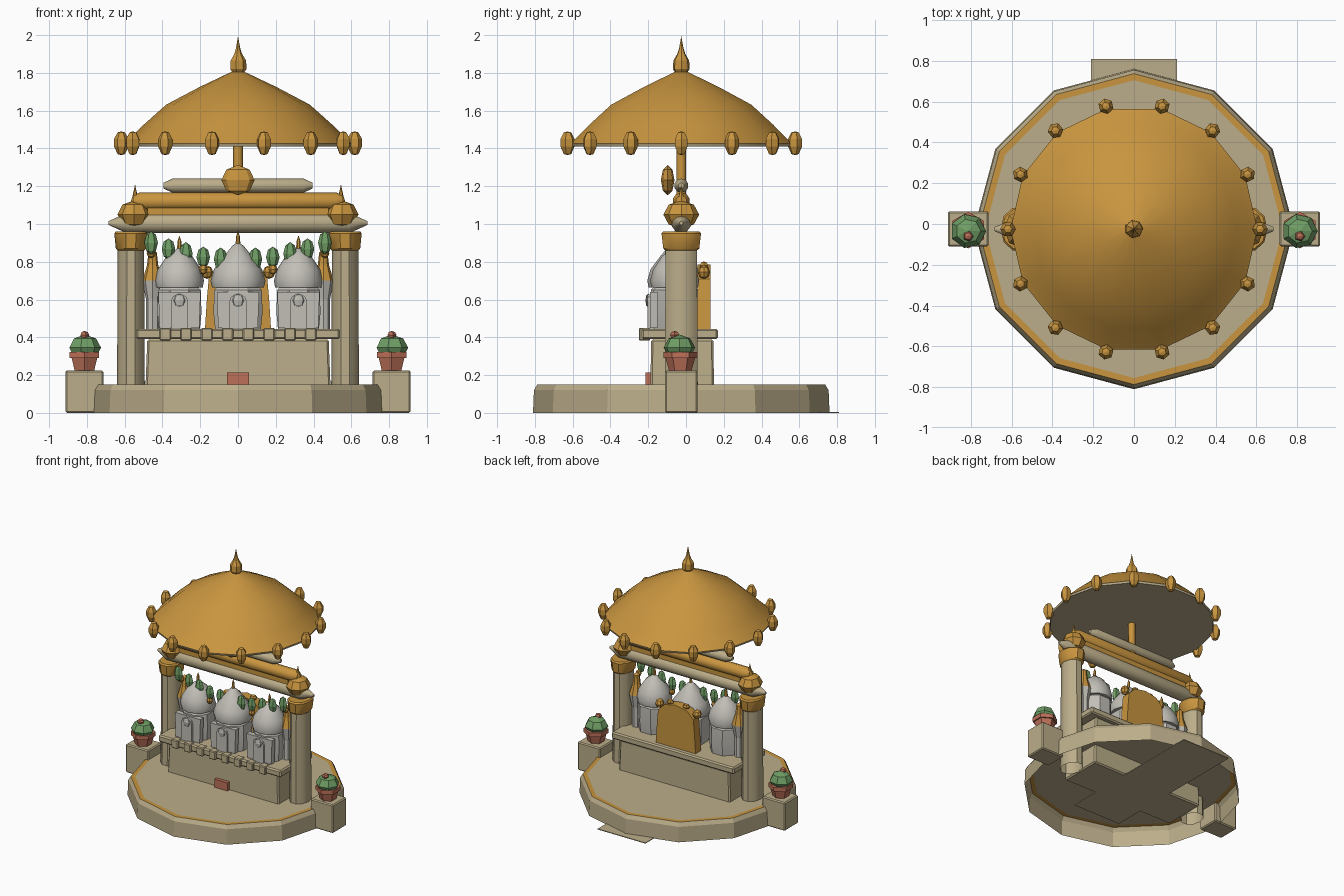
import bpy, bmesh, math
from mathutils import Matrix, Vector

if "Cube" in bpy.data.objects:
    bpy.data.objects.remove(bpy.data.objects["Cube"])

def mat(name, r, g, b):
    m = bpy.data.materials.new(name)
    m.diffuse_color = (r, g, b, 1)
    m.use_nodes = True
    m.node_tree.nodes["Principled BSDF"].inputs["Base Color"].default_value = m.diffuse_color
    return m

STONE = mat("sandstone", .50, .42, .255)
GOLD = mat("gold", .58, .30, .05)
GREY = mat("pale_grey", .54, .52, .475)
GREEN = mat("leaf_green", .16, .34, .13)
CLAY = mat("terracotta", .51, .165, .10)
CY = -.025  # depth of the main axis

def finish(name, me, mats, smooth=0):
    ob = bpy.data.objects.new(name, me)
    bpy.context.collection.objects.link(ob)
    for m in mats:
        me.materials.append(m)
    if smooth:
        bpy.ops.object.select_all(action='DESELECT')
        ob.select_set(True)
        bpy.context.view_layer.objects.active = ob
        bpy.ops.object.shade_smooth_by_angle(angle=math.radians(smooth))
    return ob

def lathe(name, prof, loc, mats, n=8, scale=(1, 1, 1), phase=0, smooth=0, along_x=False, seg=None):
    """Turn a (radius, height) profile; seg gives a material index per profile segment."""
    bm = bmesh.new()
    rings = []
    for r, z in prof:
        k = 1 if r == 0 else n
        rings.append([bm.verts.new((r * math.cos(phase + 2 * math.pi * i / n) * scale[0],
                                    r * math.sin(phase + 2 * math.pi * i / n) * scale[1],
                                    z * scale[2])) for i in range(k)])
    for s, (a, b) in enumerate(zip(rings, rings[1:])):
        for i in range(n):
            j = (i + 1) % n
            vs = [a[i % len(a)], a[j % len(a)], b[j % len(b)], b[i % len(b)]]
            vs = list(dict.fromkeys(vs))
            if len(vs) > 2:
                bm.faces.new(vs).material_index = seg[s] if seg else 0
    m = Matrix.Rotation(math.pi / 2, 4, 'Y') if along_x else Matrix()
    bm.transform(Matrix.Translation(loc) @ m)
    me = bpy.data.meshes.new(name)
    bm.to_mesh(me)
    bm.free()
    return finish(name, me, mats, smooth)

def box(name, lo, hi, m, taper=1, bevel=0):
    bm = bmesh.new()
    bmesh.ops.create_cube(bm, size=1)
    c, d = (Vector(lo) + Vector(hi)) / 2, Vector(hi) - Vector(lo)
    for v in bm.verts:
        t = taper if v.co.z > 0 else 1
        v.co = Vector((v.co.x * d.x * t, v.co.y * d.y * t, v.co.z * d.z)) + c
    if bevel:
        bmesh.ops.bevel(bm, geom=bm.edges[:], offset=bevel, segments=1, affect='EDGES')
    me = bpy.data.meshes.new(name)
    bm.to_mesh(me)
    bm.free()
    return finish(name, me, [m])

def extrude(name, pts, y0, y1, m, x=0):
    """Front outline (x, z) extruded in depth."""
    bm = bmesh.new()
    f = bm.faces.new([bm.verts.new((px + x, y0, pz)) for px, pz in pts])
    r = bmesh.ops.extrude_face_region(bm, geom=[f])
    for v in r["geom"]:
        if isinstance(v, bmesh.types.BMVert):
            v.co.y = y1
    bmesh.ops.recalc_face_normals(bm, faces=bm.faces[:])
    me = bpy.data.meshes.new(name)
    bm.to_mesh(me)
    bm.free()
    return finish(name, me, [m])

BALL = [(0, -1), (.7, -.7), (1, 0), (.7, .7), (0, 1)]

def ball(name, loc, sx, sy, sz, m, n=8):
    return lathe(name, BALL, loc, [m], n, (sx, sy, sz))

# Round platform, hollow below, with a gold inlay near the edge
lathe("platform", [(.785, 0), (.78, .12), (.762, .15), (.73, .15), (0, .15)],
      (0, CY, 0), [STONE, GOLD], 12, seg=[0, 0, 1, 0])
box("back_doorstep", (-.21, -.42, 0), (.21, .81, .006), STONE)

# Dais and shelf
box("dais", (-.495, -.19, 0), (.495, .15, .39), STONE, taper=.97, bevel=.01)
box("shelf", (-.54, -.235, .39), (.54, .17, .445), STONE, bevel=.01)
for i in range(8):
    x = -.385 + .11 * i
    box("shelf_block", (x - .03, -.25, .383), (x + .03, -.19, .45), STONE, bevel=.006)
box("offering_box", (-.058, -.215, .15), (.058, -.18, .215), CLAY)

# Three domed shrines with arched niches
for x, r, top in ((-.31, .13, .88), (0, .145, .905), (.32, .13, .88)):
    lathe("shrine_body", [(.9 * r, .44), (.97 * r, .53), (.94 * r, .65), (.8 * r, .67)],
          (x, -.06, 0), [GREY], 8, phase=math.pi / 8, smooth=25)
    lathe("shrine_dome", [(0, .66), (.95 * r, .665), (r, .70), (.88 * r, .76), (.52 * r, .83), (.2 * r, top - .02), (0, top)],
          (x, -.06, 0), [GREY], 12, smooth=40)
    lathe("dome_finial", [(.014, top - .03), (.01, top + .03), (0, top + .06)], (x, -.06, 0), [GOLD], 6)
    extrude("niche_panel", [(-.105, .45), (.105, .45), (.112, .64), (-.112, .64)], -.19, -.15, GREY, x)
    arch = [(.046 * math.cos(a * math.pi / 5), .59 + .04 * math.sin(a * math.pi / 5)) for a in range(6)]
    extrude("niche", [(-.046, .44), (.046, .44)] + arch, -.205, -.17, GREY, x)
    ball("niche_boss", (x, -.2, .595), .036, .015, .036, GREY)

# Gold back screen with corner balls
extrude("back_screen", [(-.175, .44), (.175, .44), (.165, .6), (.155, .71), (.1, .765), (0, .785),
                        (-.1, .765), (-.155, .71), (-.165, .6)], .06, .13, GOLD)
for s in (-1, 1):
    ball("screen_ball", (s * .165, .095, .745), .034, .034, .036, GOLD)
    ball("screen_crest", (s * .07, .095, .78), .028, .025, .022, GOLD, 6)

# Mirrored parts: columns, corner turrets, pots
for s in (-1, 1):
    lathe("column", [(.075, 0), (.073, .2), (.07, .86), (.08, .87), (.088, .95), (.08, .96), (0, .96)],
          (s * .567, CY, 0), [STONE, GOLD], 10, (1, 1.25, 1), smooth=40, seg=[0, 0, 1, 1, 1, 1])
    ball("column_ball", (s * .55, CY, 1.05), .088, .095, .075, GOLD)
    lathe("column_spike", [(.028, 1.1), (.013, 1.15), (0, 1.21)], (s * .545, CY, 0), [GOLD], 6)
    lathe("turret", [(.035, .44), (.035, .6), (.055, .70), (.05, .715), (.03, .78), (.022, .85), (0, .87)],
          (s * .452, CY, 0), [GREY, GOLD], 8, seg=[0, 0, 1, 1, 1, 1])
    ball("turret_ball", (s * .46, -.06, .845), .024, .024, .026, GOLD, 6)
    ball("garland_bead", (s * .185, -.09, .76), .024, .024, .028, GOLD, 6)
    box("pot_plinth", (s * .813 - .1, -.11, 0), (s * .813 + .1, .062, .225), STONE, bevel=.008)
    lathe("pot", [(0, .225), (.06, .225), (.078, .29), (.09, .29), (.09, .322), (0, .322)],
          (s * .813, -.03, 0), [CLAY], 6, phase=math.pi / 2)
    ball("pot_shrub", (s * .813, -.035, .345), .088, .085, .07, GREEN, 7)
    ball("pot_flower", (s * .813, -.06, .412), .026, .026, .022, CLAY, 5)

# Leaf garland sagging between the columns
for i in range(11):
    x = -.46 + .092 * i
    z = .81 + .09 * (x / .46) ** 2
    ball("garland_leaf", (x, -.09, z), .036, .025, .056 if i % 2 else .062, GREEN, 6)

# Stacked roof beams
def beam(name, half, flat, r, z, m, tip=0, dy=1):
    lathe(name, [(0, -half), (tip, -half), (r, -flat), (r, flat), (tip, half), (0, half)],
          (0, CY, z), [m], 10, (1, 1, 1), smooth=40, along_x=True).scale = (1, 1, 1)

beam("lower_beam", .685, .59, .053, 1.005, STONE, .01)
beam("middle_beam", .555, .52, .047, 1.12, GOLD, .03)
beam("upper_beam", .395, .345, .038, 1.203, STONE, .015)
box("beam_spacer", (-.48, CY - .03, 1.04), (.48, CY + .03, 1.09), GOLD)
ball("medallion", (0, -.097, 1.232), .088, .036, .08, GOLD)

# Parasol canopy
lathe("parasol_pole", [(.026, 1.0), (.026, 1.45)], (0, CY, 0), [GOLD], 8, smooth=50)
lathe("canopy", [(0, 1.812), (.04, 1.803), (.2, 1.727), (.38, 1.632), (.5, 1.525), (.575, 1.45), (.605, 1.425), (.6, 1.41), (0, 1.41)],
      (0, CY, 0), [GOLD, STONE], 14, smooth=40, seg=[0, 0, 0, 0, 0, 0, 1, 1])
lathe("canopy_finial", [(.025, 1.79), (.045, 1.82), (.043, 1.865), (.022, 1.9), (.012, 1.93), (0, 1.995)],
      (0, CY, 0), [GOLD], 7)
for i in range(14):
    a = 2 * math.pi * i / 14
    lathe("canopy_tassel", [(0, 1.365), (.02, 1.37), (.038, 1.41), (.038, 1.45), (.02, 1.485), (0, 1.49)],
          (.618 * math.cos(a), CY + .618 * math.sin(a), 0), [GOLD], 6, phase=a)
